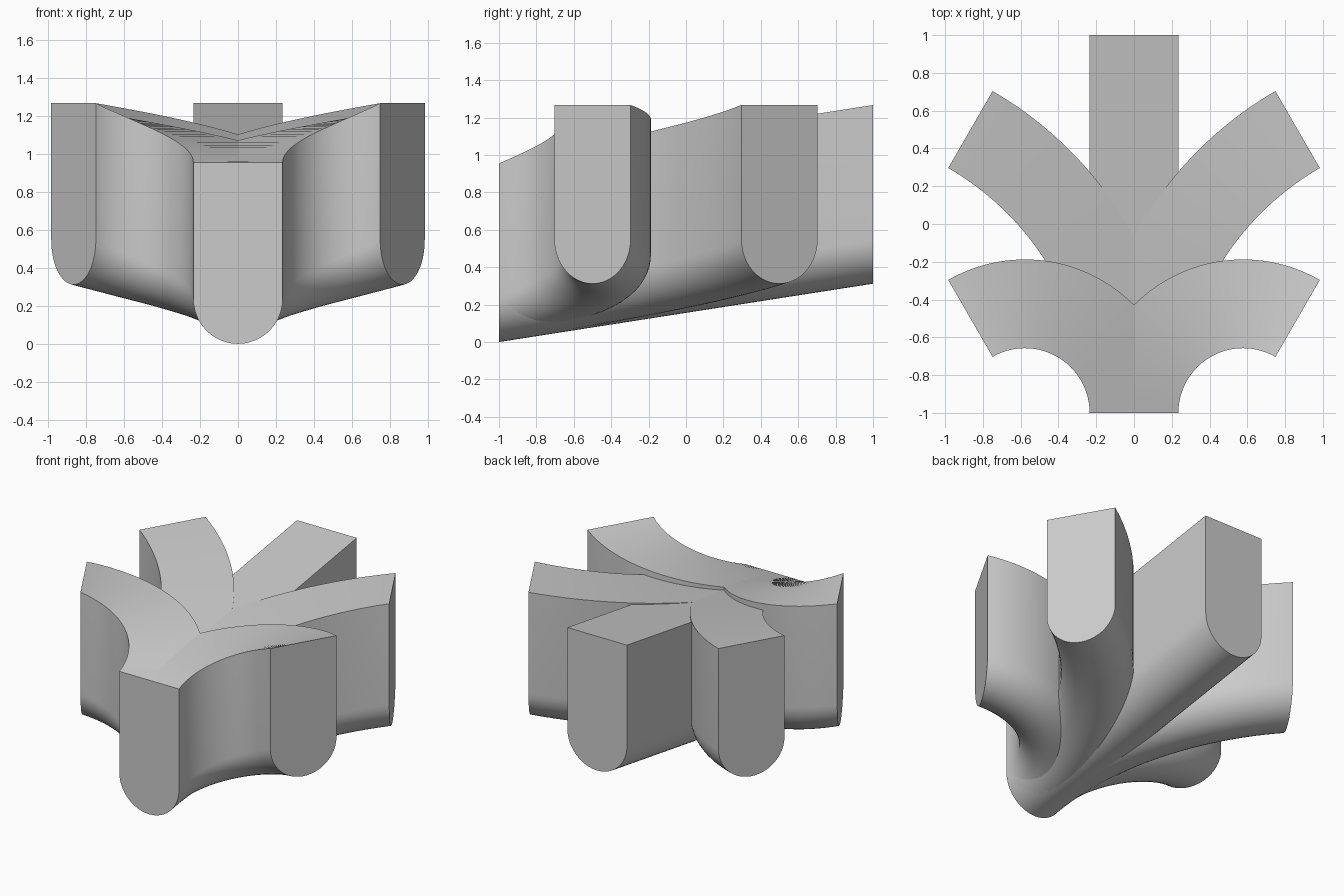
import bpy, bmesh, math

cube = bpy.data.objects.get("Cube")
if cube:
    bpy.data.objects.remove(cube)

HALF = 0.235      # half width, also the radius of the rounded underside
HEIGHT = 0.955    # height of the cross-section
RISE = 0.312      # climb from the front mouth to every other mouth
STEPS = 48

grey = bpy.data.materials.new("plain grey")
grey.use_nodes = True
grey.diffuse_color = (0.6, 0.6, 0.6, 1)
grey.node_tree.nodes["Principled BSDF"].inputs["Base Color"].default_value = (0.6, 0.6, 0.6, 1)

# U-shaped cross-section: flat top, straight sides, round bottom
profile = [(-HALF, HEIGHT)]
for i in range(25):
    a = math.pi * (1 + i / 24)
    profile.append((HALF * math.cos(a), HALF + HALF * math.sin(a)))
profile.append((HALF, HEIGHT))


def straight(t, u):
    return u, -1 + 2 * t


def bend(radius, turn, side):
    """Arc from the front mouth that turns towards side (+1 or -1)."""
    def place(t, u):
        a = math.radians(turn) * t
        r = radius - u
        return side * (radius - r * math.cos(a)), -1 + r * math.sin(a)
    return place


def channel(name, place):
    """Sweep the cross-section along a path, climbing evenly."""
    bm = bmesh.new()
    rings = []
    for s in range(STEPS + 1):
        t = s / STEPS
        rings.append([bm.verts.new((*place(t, u), z + RISE * t)) for u, z in profile])
    n = len(profile)
    for r0, r1 in zip(rings, rings[1:]):
        for i in range(n):
            j = (i + 1) % n
            bm.faces.new((r0[i], r0[j], r1[j], r1[i]))
    bm.faces.new(rings[0])
    bm.faces.new(rings[-1])
    bmesh.ops.recalc_face_normals(bm, faces=bm.faces)
    mesh = bpy.data.meshes.new(name)
    bm.to_mesh(mesh)
    bm.free()
    mesh.materials.append(grey)
    obj = bpy.data.objects.new(name, mesh)
    bpy.context.collection.objects.link(obj)
    bpy.ops.object.select_all(action='DESELECT')
    obj.select_set(True)
    bpy.context.view_layer.objects.active = obj
    bpy.ops.object.shade_smooth_by_angle(angle=math.radians(30))


# One straight arm, two gentle bends and two tight bends
channel("straight_arm", straight)
for label, side in (("left", 1), ("right", -1)):
    channel(label + "_gentle_bend", bend(math.sqrt(3), 60, side))
    channel(label + "_tight_bend", bend(1 / math.sqrt(3), 120, side))
